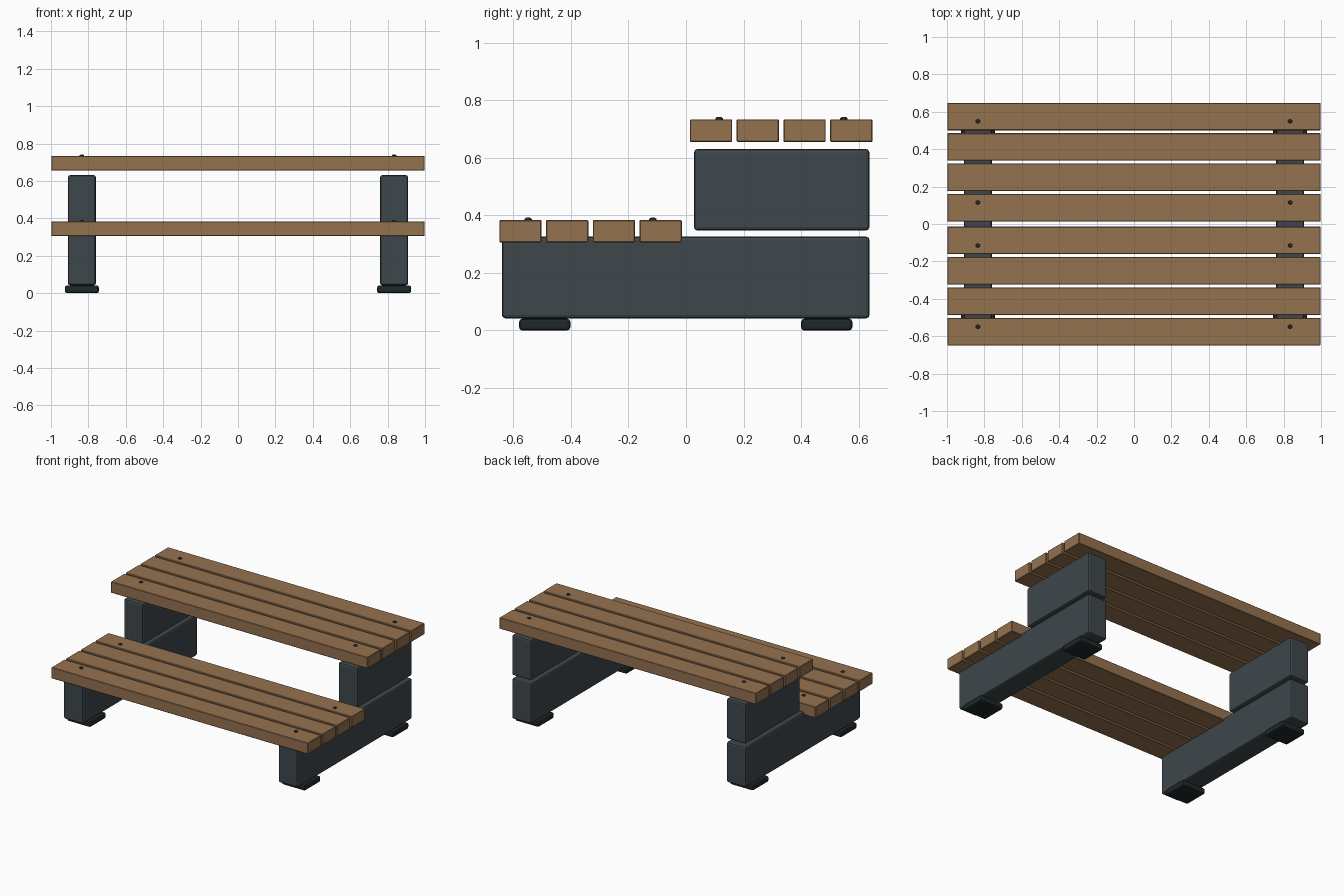
import bpy, bmesh, math
from mathutils import Matrix

if "Cube" in bpy.data.objects:
    bpy.data.objects.remove(bpy.data.objects["Cube"])


def material(name, color):
    m = bpy.data.materials.new(name)
    m.diffuse_color = (*color, 1)
    m.use_nodes = True
    m.node_tree.nodes["Principled BSDF"].inputs["Base Color"].default_value = m.diffuse_color
    return m


WOOD = material("brown wood", (0.30, 0.168, 0.08))
BEAM = material("slate grey", (0.048, 0.063, 0.071))
FOOT = material("dark rubber", (0.013, 0.021, 0.021))
BOLT = material("bolt grey", (0.04, 0.045, 0.05))


def finish(bm, name, mat):
    mesh = bpy.data.meshes.new(name)
    bm.to_mesh(mesh)
    bm.free()
    mesh.materials.append(mat)
    ob = bpy.data.objects.new(name, mesh)
    bpy.context.collection.objects.link(ob)
    return ob


def box(name, x, y, z, mat, bevel, segments=1):
    """Box from (min, max) ranges, with softened edges."""
    bm = bmesh.new()
    size = [b - a for a, b in (x, y, z)]
    mid = [(a + b) / 2 for a, b in (x, y, z)]
    bmesh.ops.create_cube(bm, size=1, matrix=Matrix.Translation(mid) @ Matrix.Diagonal((*size, 1)))
    bmesh.ops.bevel(bm, geom=bm.edges[:], offset=bevel, segments=segments,
                    profile=0.5, affect='EDGES')
    return finish(bm, name, mat)


def bolt(name, x, y, z):
    """Low hexagonal bolt head with a tapered top."""
    bm = bmesh.new()
    for r1, r2, h, z0 in ((0.013, 0.013, 0.008, z), (0.012, 0.007, 0.004, z + 0.006)):
        bmesh.ops.create_cone(bm, cap_ends=True, segments=6, radius1=r1, radius2=r2,
                              depth=h, matrix=Matrix.Translation((x, y, z0)))
    return finish(bm, name, BOLT)


# Seat and table planks: two levels of four
for level, y0, z0, z1 in (("lower", -0.649, 0.306, 0.384), ("upper", 0.0135, 0.655, 0.734)):
    for i in range(4):
        y = y0 + i * 0.1625
        box(f"{level}_plank_{i + 1}", (-0.998, 0.998), (y, y + 0.147), (z0, z1), WOOD, 0.003)

# Side supports, feet and bolts, left and right
for side, s in (("left", -1), ("right", 1)):
    cx = s * 0.835
    bx = (cx - 0.075, cx + 0.075)
    fx = (cx - 0.091, cx + 0.091)
    box(f"{side}_lower_beam", bx, (-0.64, 0.638), (0.042, 0.326), BEAM, 0.012, 2)
    box(f"{side}_upper_beam", bx, (0.028, 0.637), (0.347, 0.631), BEAM, 0.012, 2)
    for end, fy in (("front", -0.491), ("back", 0.489)):
        box(f"{side}_{end}_foot", fx, (fy - 0.089, fy + 0.089), (0, 0.041), FOOT, 0.011, 2)
    for i, (y, z) in enumerate(((-0.549, 0.384), (-0.115, 0.384), (0.115, 0.734), (0.549, 0.734))):
        bolt(f"{side}_bolt_{i + 1}", cx, y, z)
